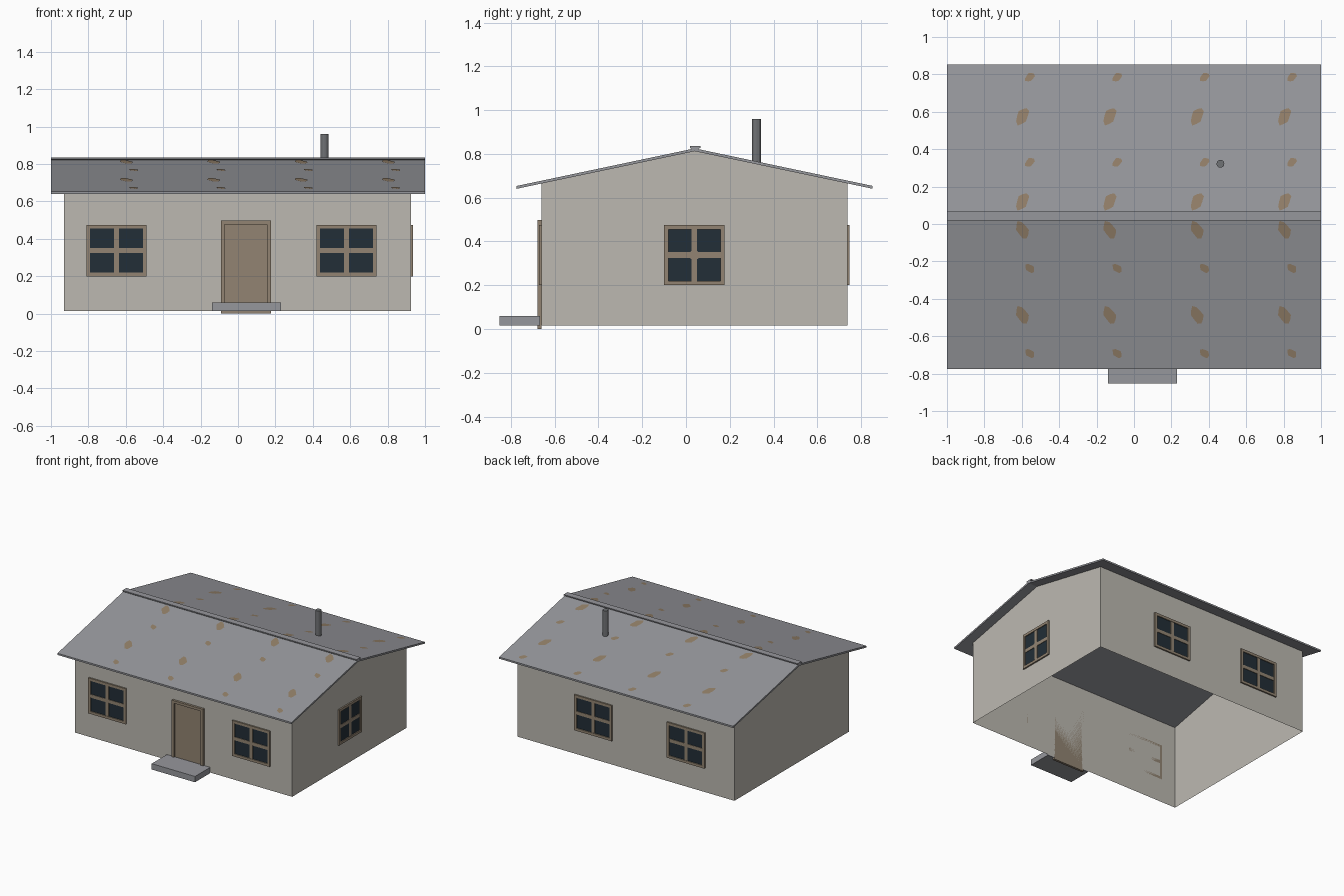
import bpy, math
from mathutils import Matrix, Vector

if "Cube" in bpy.data.objects:
    bpy.data.objects.remove(bpy.data.objects["Cube"])


def material(name, rgb):
    m = bpy.data.materials.new(name)
    lin = [((c / 255 + 0.055) / 1.055) ** 2.4 for c in rgb]
    m.diffuse_color = (*lin, 1)
    m.use_nodes = True
    m.node_tree.nodes["Principled BSDF"].inputs["Base Color"].default_value = m.diffuse_color
    return m


WALL = material("plaster", (188, 185, 177))
ROOF = material("grey metal", (150, 151, 156))
WOOD = material("brown wood", (146, 132, 114))
GLASS = material("dark glass", (34, 46, 55))
RUST = material("rust", (146, 127, 104))
PIPE = material("dark pipe", (112, 114, 117))


def make(name, verts, faces, mat, mw=None):
    me = bpy.data.meshes.new(name)
    me.from_pydata([tuple(v) for v in verts], [], faces)
    me.materials.append(mat)
    ob = bpy.data.objects.new(name, me)
    bpy.context.collection.objects.link(ob)
    if mw:
        ob.matrix_world = mw
    return ob


BOX_FACES = [(0, 1, 3, 2), (4, 6, 7, 5), (0, 4, 5, 1), (2, 3, 7, 6), (0, 2, 6, 4), (1, 5, 7, 3)]


def boxes(name, specs, mat, mw=None):
    """One object from several (x0, x1, y0, y1, z0, z1) boxes."""
    verts, faces = [], []
    for x0, x1, y0, y1, z0, z1 in specs:
        n = len(verts)
        verts += [(x, y, z) for x in (x0, x1) for y in (y0, y1) for z in (z0, z1)]
        faces += [tuple(i + n for i in f) for f in BOX_FACES]
    return make(name, verts, faces, mat, mw)


def prism_x(name, profile, x0, x1, mat):
    """Closed (y, z) profile extruded along x."""
    n = len(profile)
    verts = [(x, y, z) for x in (x0, x1) for y, z in profile]
    faces = [tuple(reversed(range(n))), tuple(range(n, 2 * n))]
    faces += [(i, (i + 1) % n, (i + 1) % n + n, i + n) for i in range(n)]
    return make(name, verts, faces, mat)


# Roof dimensions
RY, RZ, SLOPE, T = 0.04, 0.825, 0.211, 0.013
X0, X1, Y0, Y1 = -0.93, 0.925, -0.66, 0.737


def roof_z(y):
    return RZ - SLOPE * abs(y - RY)


# Walls: open shell without floor or ceiling
prof = [(Y0, 0.015), (Y1, 0.015), (Y1, roof_z(Y1) - T), (RY, RZ - T), (Y0, roof_z(Y0) - T)]
wv = [(x, y, z) for x in (X0, X1) for y, z in prof]
make("walls", wv, [(4, 3, 2, 1, 0), (5, 6, 7, 8, 9), (0, 5, 9, 4), (1, 2, 7, 6)], WALL)

# Roof panels, one bent sheet
ya, yb = -0.775, 0.853
prism_x("roof", [(ya, roof_z(ya) - T), (RY, RZ - T), (yb, roof_z(yb) - T),
                 (yb, roof_z(yb)), (RY, RZ), (ya, roof_z(ya))], -1, 1, ROOF)

# Ridge cap
prism_x("ridge_cap", [(RY - 0.01, 0.82), (RY + 0.01, 0.82), (RY + 0.026, 0.828),
                      (RY + 0.026, 0.836), (RY - 0.022, 0.836), (RY - 0.022, 0.828)], -1, 1, ROOF)

# Rust spots: thin patches repeating along both slopes
SHAPE = [1, 0.9, 1.05, 0.85, 0.95, 1.1, 0.9, 1, 0.85, 1.05]
sv, sf = [], []


def spot(cx, cy, a, b, tilt):
    n = len(sv)
    for i, k in enumerate(SHAPE):
        t = 2 * math.pi * i / len(SHAPE)
        p = Matrix.Rotation(tilt, 2) @ Vector((a * k * math.cos(t), b * k * math.sin(t)))
        y = cy + p.y
        sv.append((cx + p.x, y, roof_z(y) + 0.002))
    sf.append(tuple(range(n, n + len(SHAPE))))


for col in range(4):
    dx = col * 0.467
    for y in (0.575, 0.12, -0.032, -0.487):
        spot(-0.597 + dx, y, 0.05, 0.031, math.radians(62 if y > RY else -62))
    for y in (0.785, 0.33, -0.237, -0.692):
        spot(-0.557 + dx, y, 0.029, 0.021, math.radians(40 if y > RY else -40))
make("rust_spots", sv, sf, RUST)


def ring(u0, u1, v0, v1, w, d):
    """Four frame bars around a rectangle, standing out by d towards -y."""
    return [(u0, u0 + w, -d, 0, v0, v1), (u1 - w, u1, -d, 0, v0, v1),
            (u0 + w, u1 - w, -d, 0, v0, v0 + w), (u0 + w, u1 - w, -d, 0, v1 - w, v1)]


def window(name, width, x, y, angle, knob=False):
    mw = Matrix.Translation((x, y, 0)) @ Matrix.Rotation(math.radians(angle), 4, 'Z')
    h, w, z0, z1 = width / 2, 0.02, 0.2, 0.475
    zc, m = (z0 + z1) / 2, 0.013
    bars = ring(-h, h, z0, z1, w, 0.011)
    bars += [(-m, m, -0.008, 0, z0 + w, z1 - w),
             (-h + w, -m, -0.008, 0, zc - m, zc + m), (m, h - w, -0.008, 0, zc - m, zc + m)]
    boxes(name + "_frame", bars, WOOD, mw)
    boxes(name + "_glass", [(-h + w, h - w, -0.004, -0.001, z0 + w, z1 - w)], GLASS, mw)
    if knob:  # rounded plate where the bars cross
        r = 0.024
        pts = [(r * math.cos(i * math.pi / 4), -0.0085, zc + r * math.sin(i * math.pi / 4)) for i in range(8)]
        make(name + "_boss", pts, [tuple(range(8))], WOOD, mw)


window("front_left_window", 0.322, -0.65, Y0, 0)
window("front_right_window", 0.322, 0.58, Y0, 0)
window("back_left_window", 0.322, -0.52, Y1, 180)
window("back_right_window", 0.322, 0.272, Y1, 180)
window("side_window", 0.278, X1, 0.038, 90, True)

# Door with raised frame
at = Matrix.Translation((0, Y0, 0))
boxes("door_frame", ring(-0.092, 0.176, 0, 0.497, 0.02, 0.018), WOOD, at)
boxes("door_panel", [(-0.072, 0.156, -0.008, 0, 0.02, 0.477)], WOOD, at)

# Door step
boxes("door_step", [(-0.14, 0.23, -0.853, -0.668, 0.015, 0.06)], ROOF)

# Stove pipe
bpy.ops.mesh.primitive_cylinder_add(vertices=12, radius=0.021, depth=0.21, location=(0.462, 0.322, 0.855))
pipe = bpy.context.object
pipe.name = "stove_pipe"
pipe.data.materials.append(PIPE)
